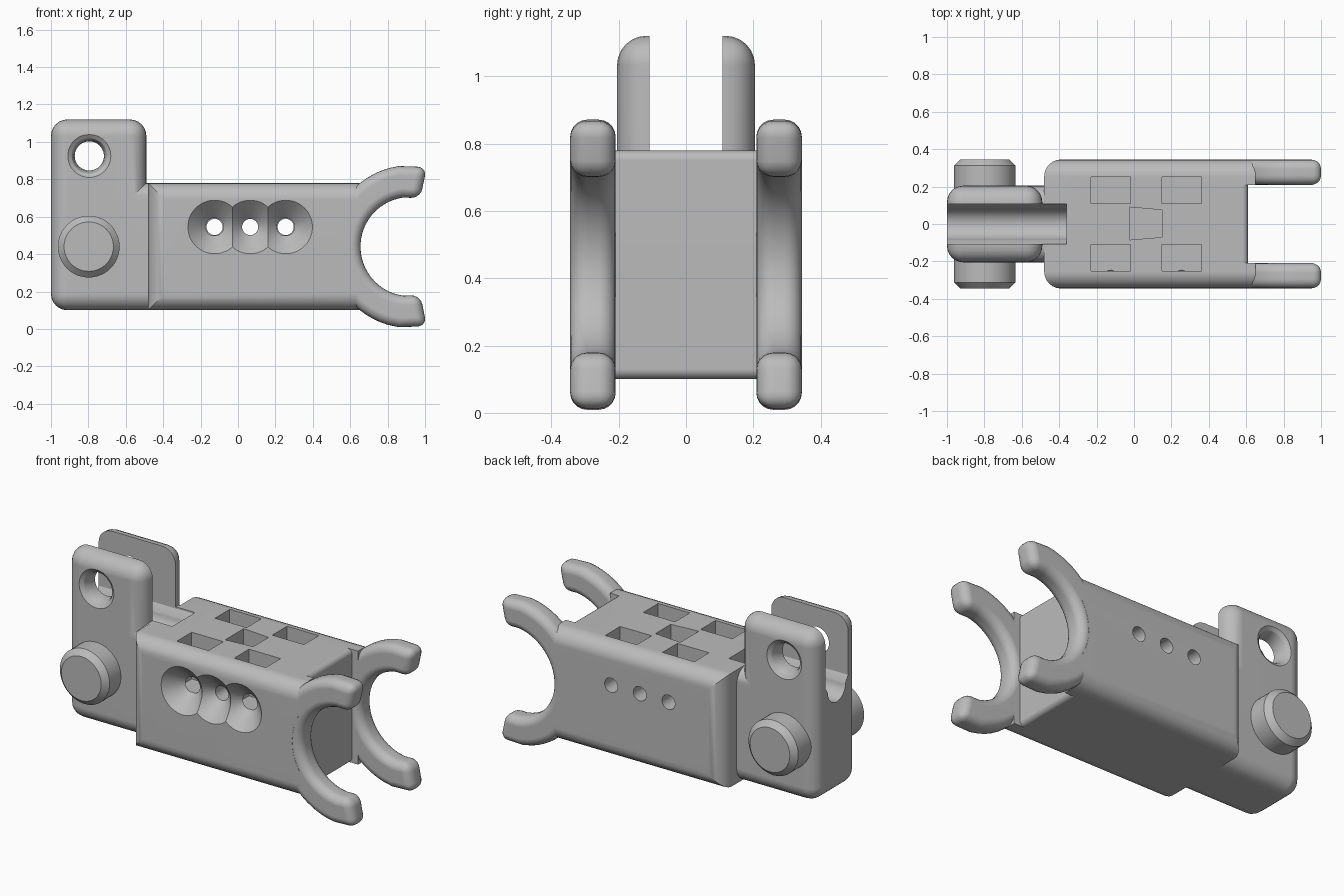
import bpy, bmesh, math
from mathutils import Vector

if "Cube" in bpy.data.objects:
    bpy.data.objects.remove(bpy.data.objects["Cube"], do_unlink=True)

grey = bpy.data.materials.new("plain grey")
grey.use_nodes = True
GREY = (0.5, 0.5, 0.5, 1)
grey.diffuse_color = GREY
grey.node_tree.nodes["Principled BSDF"].inputs["Base Color"].default_value = GREY


def make(name, bm):
    bmesh.ops.recalc_face_normals(bm, faces=bm.faces)
    mesh = bpy.data.meshes.new(name)
    bm.to_mesh(mesh)
    bm.free()
    mesh.materials.append(grey)
    ob = bpy.data.objects.new(name, mesh)
    bpy.context.collection.objects.link(ob)
    return ob


def prism(name, pts, axis, a, b, bevel=0, rule=None, seg=6):
    """Extrude a 2D outline from a to b along an axis, rounding edges picked by rule."""
    def place(p, t):
        u, v = p
        return {"x": (t, u, v), "y": (u, t, v), "z": (u, v, t)}[axis]
    bm = bmesh.new()
    lo = [bm.verts.new(place(p, a)) for p in pts]
    hi = [bm.verts.new(place(p, b)) for p in pts]
    bm.faces.new(lo)
    bm.faces.new(hi[::-1])
    n = len(pts)
    for i in range(n):
        j = (i + 1) % n
        bm.faces.new((lo[i], hi[i], hi[j], lo[j]))
    bmesh.ops.recalc_face_normals(bm, faces=bm.faces)
    if bevel:
        edges = [e for e in bm.edges
                 if rule((e.verts[0].co + e.verts[1].co) / 2, e)]
        bmesh.ops.bevel(bm, geom=edges, offset=bevel, segments=seg, profile=0.5,
                        affect="EDGES", clamp_overlap=False)
    return make(name, bm)


def lathe(name, profile, x, z, n=48):
    """Turn (radius, y) points about a y-parallel axis through x, z."""
    bm = bmesh.new()
    rings = [[bm.verts.new((x + r * math.cos(math.tau * i / n), y,
                            z + r * math.sin(math.tau * i / n))) for i in range(n)]
             for r, y in profile]
    for p, q in zip(rings, rings[1:]):
        for i in range(n):
            j = (i + 1) % n
            bm.faces.new((p[i], p[j], q[j], q[i]))
    bm.faces.new(rings[0])
    bm.faces.new(rings[-1][::-1])
    return make(name, bm)


def cut(ob, cutter):
    mod = ob.modifiers.new("cut", "BOOLEAN")
    mod.operation = "DIFFERENCE"
    mod.solver = "EXACT"
    mod.object = cutter
    bpy.context.view_layer.objects.active = ob
    bpy.ops.object.modifier_apply(modifier=mod.name)


def rect(u0, u1, v0, v1):
    return [(u0, v0), (u1, v0), (u1, v1), (u0, v1)]


cutters = []


def cutter(ob):
    ob.hide_render = True
    cutters.append(ob)
    return ob


# Main body: rounded long edges and rounded upright edges at the tail end
def body_edges(mid, e):
    d = e.verts[0].co - e.verts[1].co
    return abs(d.x) > 0.1 or (abs(d.z) > 0.1 and mid.x < 0)


body = prism("main_body", rect(-0.48, 0.65, 0.1, 0.78), "y", -0.345, 0.345, 0.09, body_edges)

# Tail block: L-shaped outline, rounded everywhere but the inner corner
tail_outline = [(-1, 0.1), (-0.3, 0.1), (-0.3, 0.78), (-0.49, 0.78), (-0.49, 1.12), (-1, 1.12)]


def tail_edges(mid, e):
    inner = abs(mid.x + 0.49) < 0.01 and abs(mid.z - 0.78) < 0.01
    return not inner and mid.x < -0.31


tail = prism("tail_block", tail_outline, "y", -0.205, 0.205, 0.088, tail_edges)

# Slot between the two upright plates, with a round-bottomed channel
channel = [(0.085 * math.cos(math.pi * (1 + i / 16)),
            0.735 + 0.085 * math.sin(math.pi * (1 + i / 16))) for i in range(17)]
slot = [(-0.108, 1.3), (-0.108, 0.77)] + channel + [(0.108, 0.77), (0.108, 1.3)]
slot_cut = cutter(prism("slot_cutter", slot, "x", -1.2, -0.36))
cut(tail, slot_cut)
cut(body, slot_cut)

# Eye through the plates with softened rims
eye = [(0.125, -0.26), (0.115, -0.205), (0.094, -0.19), (0.083, -0.165), (0.078, -0.13)]
eye += [(r, -y) for r, y in reversed(eye)]
cut(tail, cutter(lathe("eye_cutter", eye, -0.795, 0.925)))

# Gap between the claws, and clearance inside them
cut(body, cutter(prism("end_cutter", rect(0.55, 0.8, -0.209, 0.209), "z", -0.2, 1.2)))
cut(body, cutter(lathe("claw_clearance_cutter", [(0.32, -0.5), (0.32, 0.5)], 0.92, 0.44)))

# Pockets in the top
for x0, x1 in ((-0.23, -0.02), (0.15, 0.36)):
    for y0, y1 in ((-0.25, -0.11), (0.11, 0.25)):
        cut(body, cutter(prism("pocket_cutter", rect(x0, x1, y0, y1), "z", 0.5, 1.0)))
wedge = [(-0.025, -0.085), (0.15, -0.07), (0.15, 0.075), (-0.025, 0.09)]
cut(body, cutter(prism("wedge_pocket_cutter", wedge, "z", 0.5, 1.0)))

# Three countersunk cross holes
sink = [(0.163, -0.365), (0.143, -0.345), (0.043, -0.245), (0.043, 0.5)]
for x in (-0.125, 0.065, 0.255):
    cut(body, cutter(lathe("countersink_cutter", sink, x, 0.545)))

# End of the body between the claws
end = prism("body_end", rect(0.45, 0.61, 0.1, 0.78), "y", -0.21, 0.21, 0.03,
            lambda mid, e: mid.x > 0.6 and abs(e.verts[0].co.y - e.verts[1].co.y) > 0.1, 4)

parts = [body, tail, end]

# Claws: rounded C-shaped arcs, one each side
angles = [78, 98] + [98 + 6 * i for i in range(1, 27)] + [262, 282]
angles = sorted(set(angles))
arc = [(math.cos(math.radians(a)), math.sin(math.radians(a))) for a in angles]
c_shape = [(0.92 + 0.43 * c, 0.44 + 0.435 * s) for c, s in arc]
c_shape += [(0.92 + 0.265 * c, 0.44 + 0.265 * s) for c, s in reversed(arc)]


def sharp(mid, e):
    return e.calc_face_angle(0) > math.radians(45)


for side, s in (("right", -1), ("left", 1)):
    y0, y1 = sorted((s * 0.209, s * 0.344))
    parts.append(prism(side + "_claw", c_shape, "y", y0, y1, 0.05, sharp, 5))
    # Chamfered pivot pin
    pin = [(0.165, s * 0.15), (0.165, s * 0.312), (0.132, s * 0.345)]
    parts.append(lathe(side + "_pivot_pin", pin, -0.798, 0.44))

for c in cutters:
    bpy.data.objects.remove(c, do_unlink=True)

# Smooth rounded surfaces, crisp edges
for ob in parts:
    bpy.ops.object.select_all(action="DESELECT")
    ob.select_set(True)
    bpy.context.view_layer.objects.active = ob
    bpy.ops.object.shade_smooth_by_angle(angle=math.radians(30))
    wn = ob.modifiers.new("even_shading", "WEIGHTED_NORMAL")
    wn.keep_sharp = True
